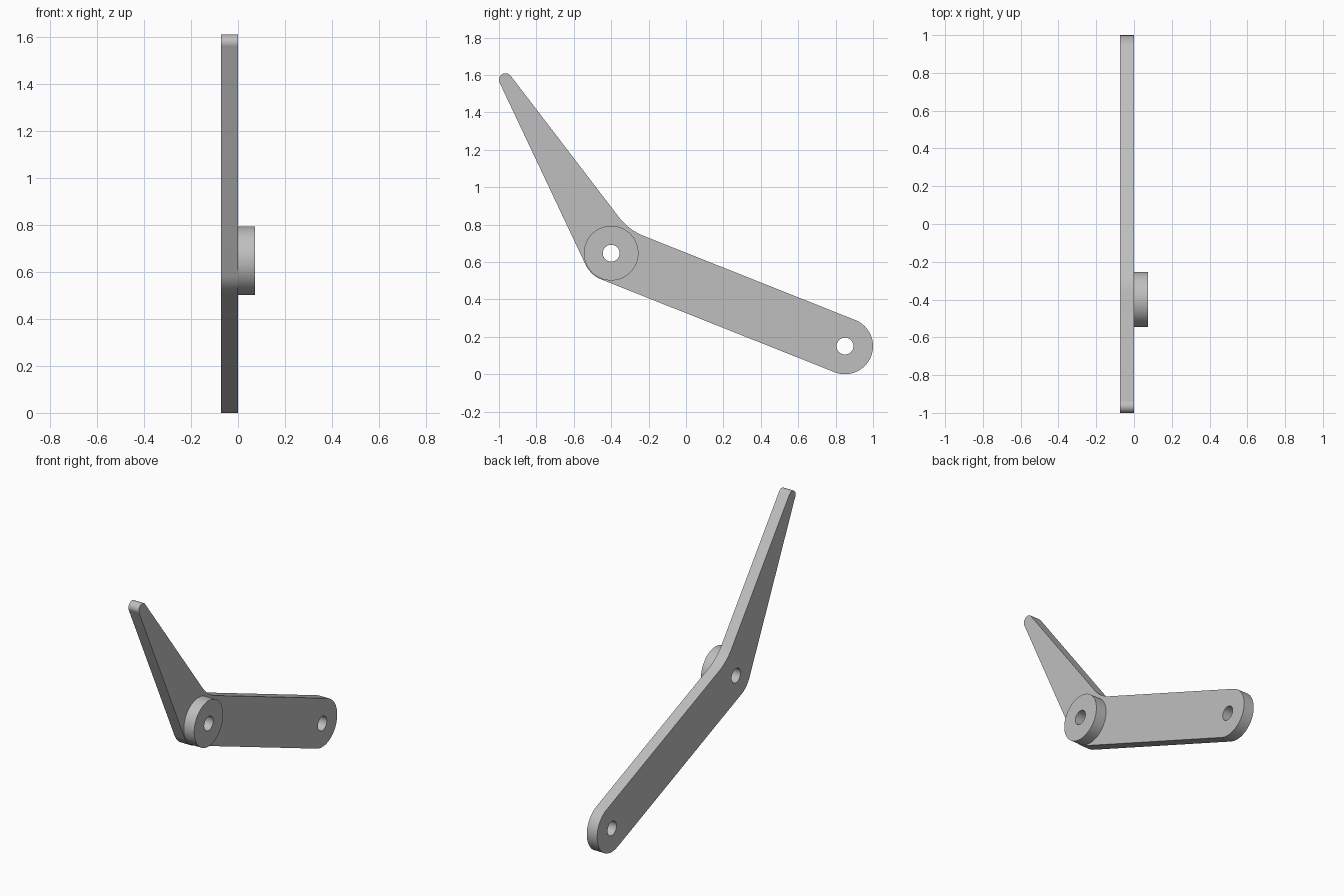
import bpy, bmesh, math
from mathutils import Vector

cube = bpy.data.objects.get("Cube")
if cube:
    bpy.data.objects.remove(cube, do_unlink=True)

# One plain grey for the whole lever
GREY = (0.52, 0.52, 0.52, 1)
mat = bpy.data.materials.new("plain grey")
mat.use_nodes = True
mat.diffuse_color = GREY
mat.node_tree.nodes["Principled BSDF"].inputs["Base Color"].default_value = GREY

THICK = 0.073
HOLE_R = 0.045
PIVOT, PIVOT_R = Vector((-0.40, 0.647)), 0.15
ARM_END, ARM_R = Vector((0.85, 0.15)), 0.15
TIP, TIP_R = Vector((-0.965, 1.574)), 0.035
FILLET = 0.31


def arc(centre, r, a0, a1, n):
    """Points on an arc in the side (y, z) plane."""
    angles = [a0 + (a1 - a0) * i / n for i in range(n + 1)]
    return [centre + r * Vector((math.cos(a), math.sin(a))) for a in angles]


def circle(centre, r, n=64):
    return arc(centre, r, 0, math.tau, n)[:-1]


def tangent_normals(c1, r1, c2, r2):
    """Normal angles of the two outer tangents, right then left."""
    d = c2 - c1
    phi = math.atan2(d.y, d.x)
    a = math.acos((r1 - r2) / d.length)
    return phi - a, phi + a


def plate(name, loops, x0, x1):
    """Fill an outline with holes and extrude it along x."""
    bm = bmesh.new()
    for pts in loops:
        vs = [bm.verts.new((x0, p.x, p.y)) for p in pts]
        for a, b in zip(vs, vs[1:] + vs[:1]):
            bm.edges.new((a, b))
    bmesh.ops.triangle_fill(bm, use_beauty=True, edges=bm.edges[:], normal=(1, 0, 0))
    ext = bmesh.ops.extrude_face_region(bm, geom=bm.faces[:], use_keep_orig=True)
    moved = [g for g in ext["geom"] if isinstance(g, bmesh.types.BMVert)]
    bmesh.ops.translate(bm, verts=moved, vec=(x1 - x0, 0, 0))
    bmesh.ops.recalc_face_normals(bm, faces=bm.faces[:])
    bmesh.ops.dissolve_limit(bm, angle_limit=0.001, verts=bm.verts[:], edges=bm.edges[:])
    me = bpy.data.meshes.new(name)
    bm.to_mesh(me)
    bm.free()
    me.materials.append(mat)
    ob = bpy.data.objects.new(name, me)
    bpy.context.collection.objects.link(ob)
    bpy.ops.object.select_all(action="DESELECT")
    ob.select_set(True)
    bpy.context.view_layer.objects.active = ob
    bpy.ops.object.shade_smooth_by_angle(angle=math.radians(30))
    return ob


# Bent lever outline: round arm end, inner fillet, narrow tip, pivot corner
arm_lo, arm_hi = tangent_normals(PIVOT, PIVOT_R, ARM_END, ARM_R)
tip_in, tip_out = tangent_normals(PIVOT, PIVOT_R, TIP, TIP_R)
mid, half = (arm_hi + tip_in) / 2, (arm_hi - tip_in) / 2
reach = (PIVOT_R + FILLET) / math.cos(half)
fillet_centre = PIVOT + reach * Vector((math.cos(mid), math.sin(mid)))
outline = (arc(ARM_END, ARM_R, arm_lo, arm_hi, 32)
           + arc(fillet_centre, FILLET, arm_hi + math.pi, tip_in + math.pi, 10)
           + arc(TIP, TIP_R, tip_in, tip_out, 20)
           + arc(PIVOT, PIVOT_R, tip_out, arm_lo + math.tau, 10))
plate("lever_plate", [outline, circle(PIVOT, HOLE_R), circle(ARM_END, HOLE_R)], -THICK, 0)

# Raised round boss around the pivot hole
plate("pivot_boss", [circle(PIVOT, 0.146), circle(PIVOT, HOLE_R)], 0, THICK)
